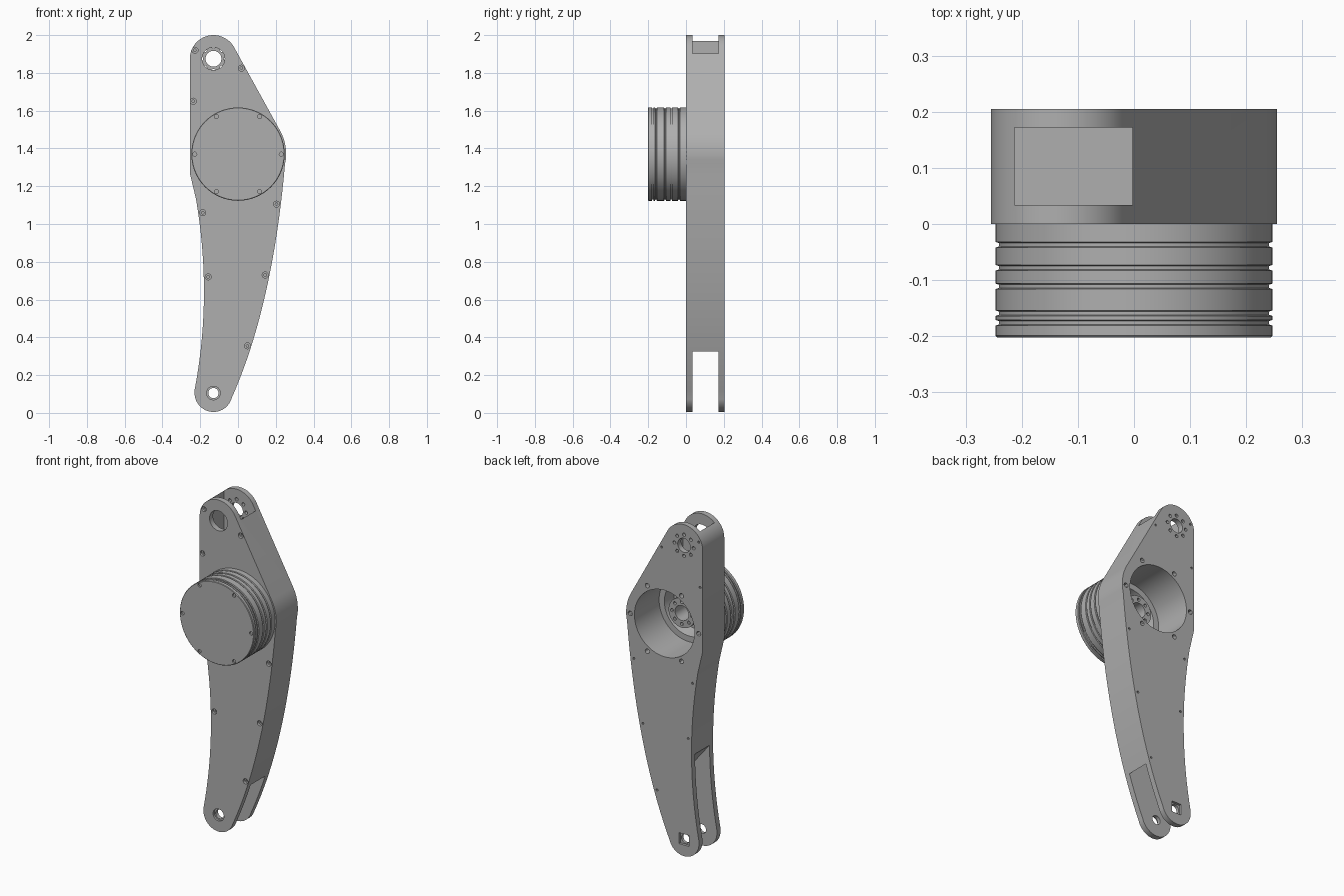
import bpy
import bmesh
from math import cos, sin, radians, pi

if "Cube" in bpy.data.objects:
    bpy.data.objects.remove(bpy.data.objects["Cube"], do_unlink=True)

grey = bpy.data.materials.new("metal grey")
grey.use_nodes = True
GREY = (0.43, 0.43, 0.43, 1)
grey.diffuse_color = GREY
grey.node_tree.nodes["Principled BSDF"].inputs["Base Color"].default_value = GREY

BACK = 0.205              # rear face of the arm
WALL = (0.034, 0.172)     # inner faces of the two fork plates
TOP, BOTTOM, HUB = (-0.13, 1.875), (-0.13, 0.105), (0, 1.37)


def arc(c, r, a0, a1, n):
    return [(c[0] + r * cos(radians(a0 + (a1 - a0) * i / n)),
             c[1] + r * sin(radians(a0 + (a1 - a0) * i / n))) for i in range(n + 1)]


def circle(c, r, n=32):
    return arc(c, r, 0, 360, n)[:-1]


def bezier(a, b, c, n):
    ts = [i / n for i in range(n + 1)]
    return [tuple((1 - t) ** 2 * p + 2 * t * (1 - t) * q + t * t * s
                  for p, q, s in zip(a, b, c)) for t in ts]


def finish(name, bm):
    bmesh.ops.recalc_face_normals(bm, faces=bm.faces)
    mesh = bpy.data.meshes.new(name)
    bm.to_mesh(mesh)
    bm.free()
    mesh.materials.append(grey)
    ob = bpy.data.objects.new(name, mesh)
    bpy.context.collection.objects.link(ob)
    return ob


def prisms(name, outlines, y0, y1):
    """Extrude each (x, z) outline from y0 to y1."""
    bm = bmesh.new()
    for pts in outlines:
        face = bm.faces.new([bm.verts.new((x, y0, z)) for x, z in pts])
        ext = bmesh.ops.extrude_face_region(bm, geom=[face])["geom"]
        verts = [v for v in ext if isinstance(v, bmesh.types.BMVert)]
        bmesh.ops.translate(bm, verts=verts, vec=(0, y1 - y0, 0))
    return finish(name, bm)


def select(ob):
    bpy.ops.object.select_all(action="DESELECT")
    ob.select_set(True)
    bpy.context.view_layer.objects.active = ob


def cut(ob, outlines, y0, y1):
    cutter = prisms("cutter", outlines, y0, y1)
    cutter.hide_render = True
    mod = ob.modifiers.new("cut", "BOOLEAN")
    mod.operation = "DIFFERENCE"
    mod.solver = "EXACT"
    mod.object = cutter
    select(ob)
    bpy.ops.object.modifier_apply(modifier=mod.name)
    bpy.data.objects.remove(cutter, do_unlink=True)


def ring_of_holes(c, r, hole, count, n=12):
    return [circle(p, hole, n) for p in circle(c, r, count)]


# Arm plate outline, counterclockwise from the lower right
outline = bezier((-0.035, 0.075), (0.184, 0.565), (0.249, 1.32), 20)
outline += arc(HUB, 0.255, -6, 28.8, 8)
outline += arc(TOP, 0.125, 28.8, 180, 24)
outline += [(-0.255, 1.27)]
outline += bezier((-0.222, 1.13), (-0.135, 0.62), (-0.229, 0.125), 18)
outline += arc(BOTTOM, 0.1, 172, 340, 24)
arm = prisms("arm", [outline], 0, BACK)

# Fork slots at both ends
cut(arm, [[(-0.213, 1.72), (-0.003, 1.72), (-0.003, 2.1), (-0.213, 2.1)]], *WALL)
cut(arm, [[(-0.3, 0.768), (-0.3, -0.1), (0.2, -0.1), (0.2, 0.153)]], *WALL)

# Bore behind the drum and its rear bolt holes
cut(arm, [circle(HUB, 0.2, 64)], -0.05, 0.3)
cut(arm, ring_of_holes(HUB, 0.228, 0.014, 6), 0.17, 0.3)

# Upper pivot: wide front hole, small rear hole with a bolt circle
cut(arm, [circle(TOP, 0.06, 40)], -0.05, 0.1)
cut(arm, [circle(TOP, 0.042, 40)] + ring_of_holes(TOP, 0.064, 0.01, 8), 0.1, 0.3)

# Lower pivot: through hole, front counterbore, square rear recess
cut(arm, [circle(BOTTOM, 0.027)], -0.05, 0.3)
cut(arm, [circle(BOTTOM, 0.036)], -0.05, 0.012)
x, z = BOTTOM
cut(arm, [[(x - 0.033, z - 0.033), (x + 0.033, z - 0.033),
           (x + 0.033, z + 0.033), (x - 0.033, z + 0.033)]], 0.19, 0.3)

# Counterbored screws round the rim
screws = [(-0.228, 1.92), (0.018, 1.825), (-0.237, 1.65), (0.204, 1.105),
          (-0.187, 1.06), (-0.158, 0.72), (0.144, 0.73), (0.05, 0.355)]
cut(arm, [circle(p, 0.016, 16) for p in screws], -0.05, 0.015)
cut(arm, [circle(p, 0.007, 10) for p in screws], -0.05, 0.03)
cut(arm, [circle(p, 0.007, 10) for p in screws], 0.18, 0.3)

# Grooved drum: turned profile of (radius, y), hollow at the rear with a hub
R = 0.247
profile = [(0, -0.202), (R - 0.003, -0.202), (R, -0.199)]
for y in (-0.176, -0.159, -0.111, -0.078, -0.037):
    profile += [(R, y - 0.005), (R - 0.006, y - 0.003),
                (R - 0.006, y + 0.003), (R, y + 0.005)]
profile += [(R, 0), (0.2, 0), (0.2, -0.03), (0.165, -0.03), (0.15, -0.1),
            (0.088, -0.1), (0.088, 0.04), (0.045, 0.04), (0.045, -0.1), (0, -0.1)]
bm = bmesh.new()
verts = [bm.verts.new((r, y, HUB[1])) for r, y in profile]
edges = [bm.edges.new(pair) for pair in zip(verts, verts[1:])]
bmesh.ops.spin(bm, geom=verts + edges, cent=(0, 0, HUB[1]), axis=(0, 1, 0),
               angle=2 * pi, steps=72, use_duplicate=False)
bmesh.ops.remove_doubles(bm, verts=bm.verts, dist=0.0001)
drum = finish("drum", bm)

# Drum face bolts and hub bolts
cut(drum, ring_of_holes(HUB, 0.229, 0.011, 6), -0.25, -0.192)
cut(drum, ring_of_holes(HUB, 0.066, 0.01, 8), 0.01, 0.1)

for ob in (arm, drum):
    select(ob)
    bpy.ops.object.shade_smooth_by_angle(angle=radians(30))
